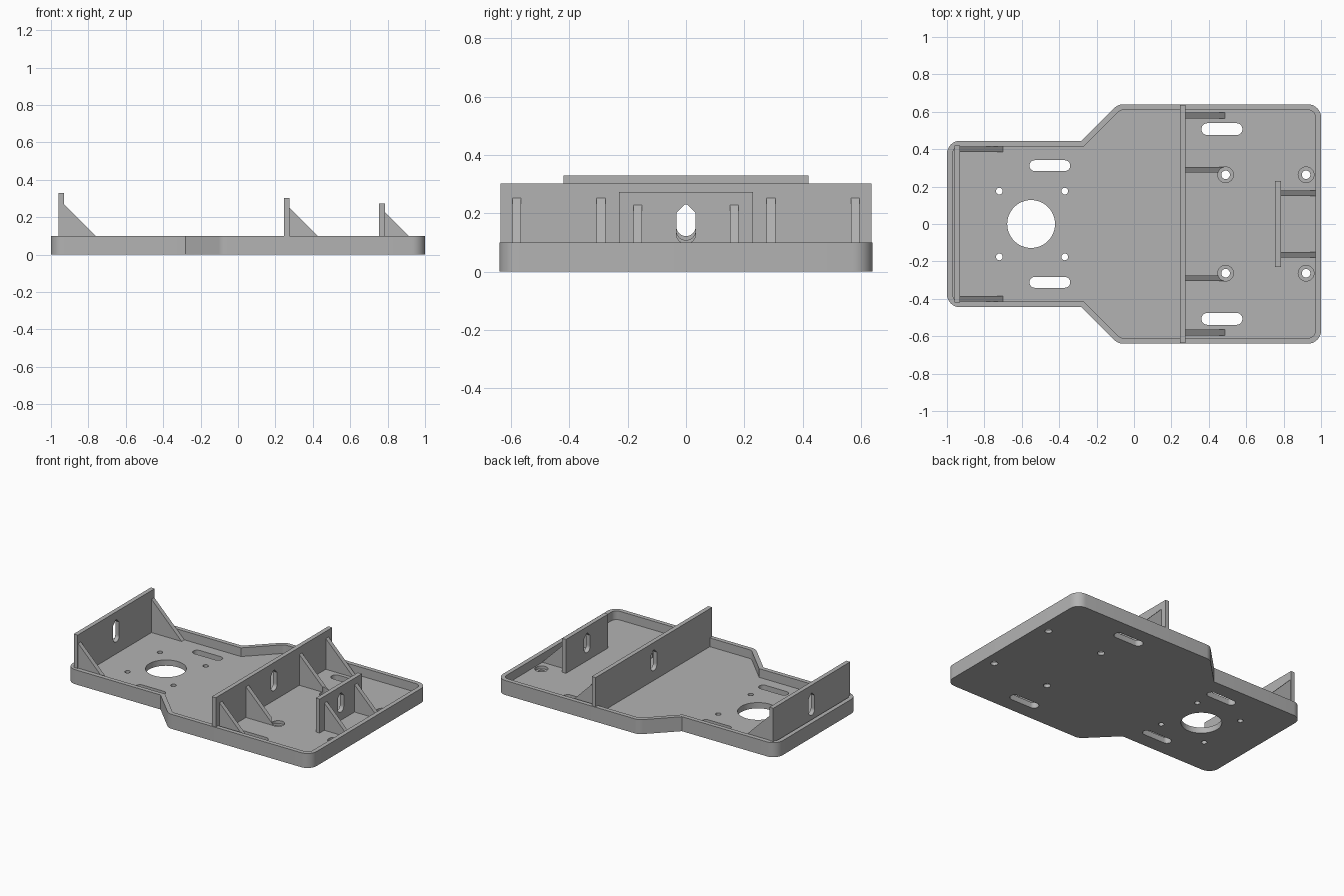
import bpy, bmesh, math
from mathutils import Vector, Matrix

if "Cube" in bpy.data.objects:
    bpy.data.objects.remove(bpy.data.objects["Cube"])

grey = bpy.data.materials.new("plain grey")
grey.use_nodes = True
grey.diffuse_color = (0.45, 0.45, 0.45, 1)
grey.node_tree.nodes["Principled BSDF"].inputs["Base Color"].default_value = (0.45, 0.45, 0.45, 1)

FLOOR, RIM, WALL = 0.04, 0.1, 0.03
# stands the profile up: u -> y, v -> z, depth -> x
ACROSS = Matrix(((0, 0, 1, 0), (1, 0, 0, 0), (0, 1, 0, 0), (0, 0, 0, 1)))
# u -> x, v -> z, depth -> y
ALONG = Matrix(((1, 0, 0, 0), (0, 0, 1, 0), (0, 1, 0, 0), (0, 0, 0, 1)))


def prism(name, pts, low, high, frame=Matrix()):
    """Extrude a flat profile between two depths."""
    bm = bmesh.new()
    face = bm.faces.new([bm.verts.new((u, v, low)) for u, v in pts])
    ext = bmesh.ops.extrude_face_region(bm, geom=[face])
    top = [g for g in ext["geom"] if isinstance(g, bmesh.types.BMVert)]
    bmesh.ops.translate(bm, verts=top, vec=(0, 0, high - low))
    bmesh.ops.transform(bm, matrix=frame, verts=bm.verts)
    bmesh.ops.recalc_face_normals(bm, faces=bm.faces)
    mesh = bpy.data.meshes.new(name)
    bm.to_mesh(mesh)
    bm.free()
    mesh.materials.append(grey)
    obj = bpy.data.objects.new(name, mesh)
    bpy.context.collection.objects.link(obj)
    return obj


def cut(obj, cutter):
    """Subtract a cutter, then discard it."""
    mod = obj.modifiers.new("cut", "BOOLEAN")
    mod.operation, mod.solver, mod.object = "DIFFERENCE", "EXACT", cutter
    bpy.context.view_layer.objects.active = obj
    bpy.ops.object.modifier_apply(modifier=mod.name)
    bpy.data.objects.remove(cutter)


def rounded(corners, steps=8):
    """Round each (x, y, radius) corner of a polygon."""
    out = []
    for i, (x, y, r) in enumerate(corners):
        p = Vector((x, y))
        if r == 0:
            out.append(p)
            continue
        a = (Vector(corners[i - 1][:2]) - p).normalized()
        b = (Vector(corners[(i + 1) % len(corners)][:2]) - p).normalized()
        half = a.angle(b) / 2
        centre = p + (a + b).normalized() * r / math.sin(half)
        start = p + a * r / math.tan(half) - centre
        end = p + b * r / math.tan(half) - centre
        sweep = start.angle_signed(end)
        for k in range(steps + 1):
            t = -sweep * k / steps
            out.append(centre + Matrix.Rotation(t, 2) @ start)
    return out


def stadium(x, y, length, radius, n=32):
    """Slot outline along x; a circle when length is zero."""
    pts = []
    for k in range(n + 1 if length else n):
        # the right half comes first, then the left half
        a = -math.pi / 2 + 2 * math.pi * k / n
        side = 1 if k <= n // 2 else -1
        pts.append((x + side * length / 2 + radius * math.cos(a), y + radius * math.sin(a)))
    if length:
        pts.insert(n // 2 + 1, (x - length / 2, y + radius))
    return pts


def outline(inset, radius):
    """Tray outline: a narrow end flaring into a wide end."""
    s = inset * math.tan(math.pi / 8)
    half = [(1 - inset, 0.64 - inset, radius), (-0.085 + s, 0.64 - inset, radius),
            (-0.28 + s, 0.445 - inset, 0), (-1 + inset, 0.445 - inset, radius)]
    return rounded(half + [(x, -y, r) for x, y, r in reversed(half)])


# Tray with a raised rim
tray = prism("base_tray", outline(0, 0.07), 0, RIM)
cut(tray, prism("cutter", outline(WALL, 0.04), FLOOR, 0.3))

# Centre opening, screw holes and adjustment slots
holes = [stadium(-0.55, 0, 0, 0.128, 48)]
for s in (-1, 1):
    holes += [stadium(x, s * 0.176, 0, 0.018, 20) for x in (-0.72, -0.37)]
    holes += [stadium(x, s * 0.263, 0, 0.023, 20) for x in (0.49, 0.92)]
    holes += [stadium(-0.45, s * 0.312, 0.16, 0.029), stadium(0.47, s * 0.507, 0.155, 0.032)]
for pts in holes:
    cut(tray, prism("cutter", pts, -0.1, 0.2))


def counterbore(x, y):
    return prism("cutter", stadium(x, y, 0, 0.042), 0.02, 0.2)


for x in (0.49, 0.92):
    for s in (-1, 1):
        cut(tray, counterbore(x, s * 0.263))


def bracket(name, x, half_width, top, slot_low, slot_high, rib_top, rib_ys):
    """Upright plate with a teardrop slot and sloped ribs behind it."""
    plate = prism(name + "_plate", [(-half_width, FLOOR), (half_width, FLOOR),
                                    (half_width, top), (-half_width, top)], x, x + WALL, ACROSS)
    r = 0.033
    slot = [(r * math.cos(a), slot_low + r + r * math.sin(a))
            for a in [-math.pi + math.pi * k / 16 for k in range(17)]]
    slot += [(r, slot_high - 0.028), (0.005, slot_high),
             (-0.005, slot_high), (-r, slot_high - 0.028)]
    cut(plate, prism("cutter", slot, x - 0.1, x + 0.1, ACROSS))
    back = x + WALL
    profile = [(back, FLOOR), (back + rib_top - FLOOR, FLOOR), (back, rib_top)]
    for y in rib_ys:
        for s, side in ((-1, "right"), (1, "left")):
            rib = prism(f"{name}_rib_{side}", profile, s * y - 0.015, s * y + 0.015, ALONG)
            if name == "middle" and y < 0.4:
                cut(rib, counterbore(0.49, s * 0.263))


# Three upright brackets
bracket("narrow_end", -0.96, 0.42, 0.33, 0.122, 0.275, 0.27, [0.4])
bracket("middle", 0.245, 0.635, 0.302, 0.108, 0.25, 0.252, [0.58, 0.291])
bracket("wide_end", 0.755, 0.23, 0.274, 0.096, 0.23, 0.228, [0.165])

# Smooth the rounded walls, keep edges crisp
bpy.ops.object.select_all(action="DESELECT")
tray.select_set(True)
bpy.context.view_layer.objects.active = tray
bpy.ops.object.shade_smooth_by_angle(angle=math.radians(30))
